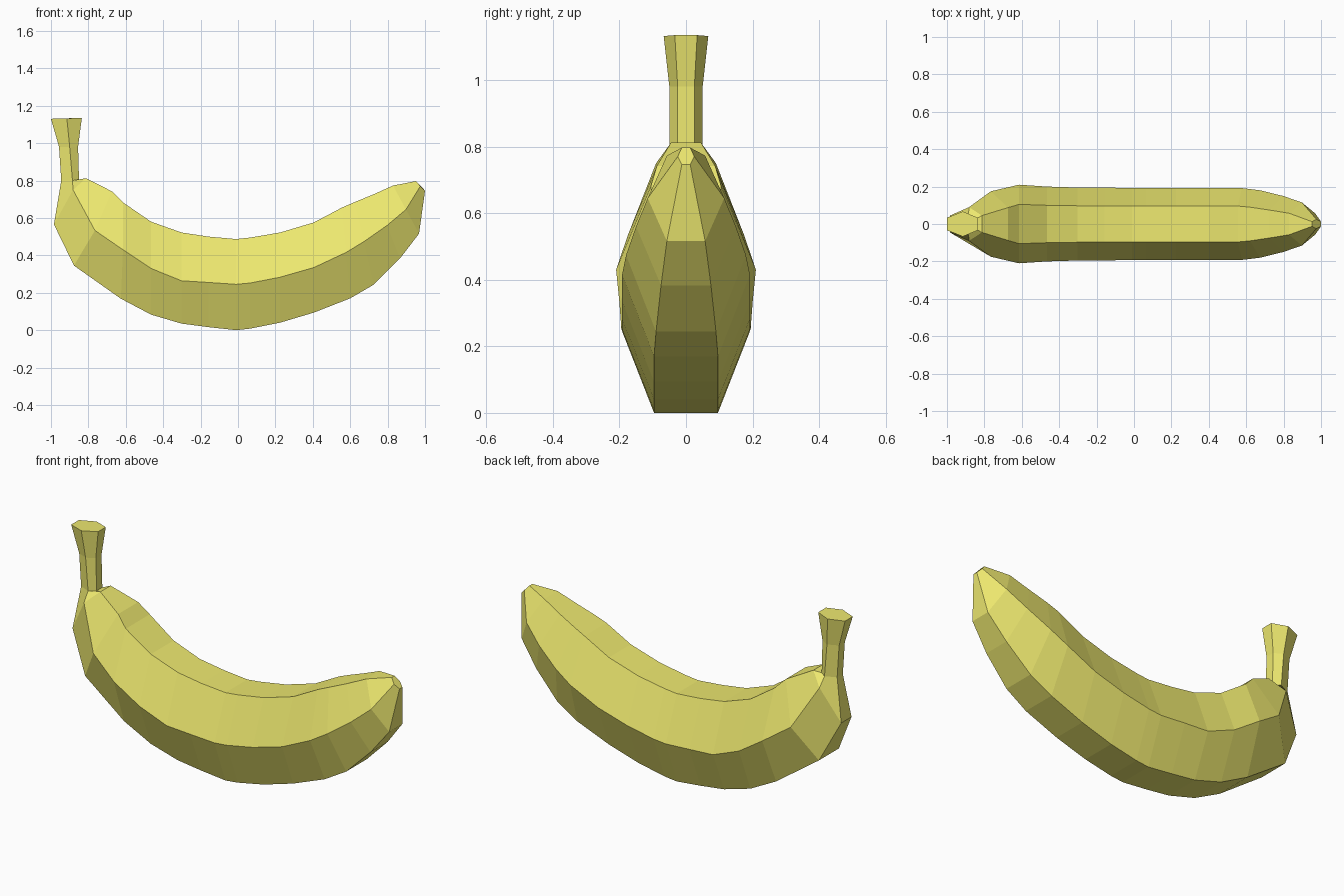
import bpy, bmesh

# Stations from stem to tip: outer (x, z), middle (x, z), inner (x, z), half width
stations = [
    (-1.0, 1.13, -.915, 1.132, -.835, 1.135, .067),
    (-.957, .98, -.90, .98, -.855, .98, .05),
    (-.945, .80, -.885, .80, -.85, .80, .05),
    (-.984, .565, -.882, .75, -.813, .812, .09),
    (-.877, .345, -.765, .533, -.674, .742, .175),
    (-.626, .168, -.615, .43, -.615, .683, .21),
]
# Belly: upright hexagons given as x, bottom z, middle z, top z, half width
belly = [
    (-.465, .083, .33, .58, .2), (-.302, .035, .264, .522, .195),
    (-.157, .016, .255, .50, .195), (-.01, 0, .245, .487, .192),
    (.065, .008, .252, .495, .192), (.225, .04, .283, .522, .192),
    (.406, .094, .335, .576, .192),
]
stations += [(x, b, x, m, x, t, w) for x, b, m, t, w in belly]
# Tapering blossom end
stations += [
    (.6, .17, .577, .415, .555, .655, .192),
    (.727, .244, .674, .474, .62, .683, .18),
    (.866, .383, .797, .56, .722, .725, .15),
    (.968, .516, .898, .645, .829, .773, .115),
    (1.0, .746, .975, .77, .952, .797, .025),
]

# Loft hexagonal rings along the stations
bm = bmesh.new()
rings = []
for ox, oz, mx, mz, ix, iz, w in stations:
    h = w / 2
    pts = [(ox, -h, oz), (mx, -w, mz), (ix, -h, iz),
           (ix, h, iz), (mx, w, mz), (ox, h, oz)]
    rings.append([bm.verts.new(p) for p in pts])
for a, b in zip(rings, rings[1:]):
    for i in range(6):
        j = (i + 1) % 6
        bm.faces.new((a[i], a[j], b[j], b[i]))
bm.faces.new(rings[0])
bm.faces.new(rings[-1])
bmesh.ops.recalc_face_normals(bm, faces=bm.faces)

mesh = bpy.data.meshes.new("banana")
bm.to_mesh(mesh)
bm.free()
banana = bpy.data.objects.new("banana", mesh)
bpy.context.collection.objects.link(banana)

# Yellow peel
peel = bpy.data.materials.new("yellow_peel")
peel.diffuse_color = (0.85, 0.81, 0.16, 1)
mesh.materials.append(peel)
